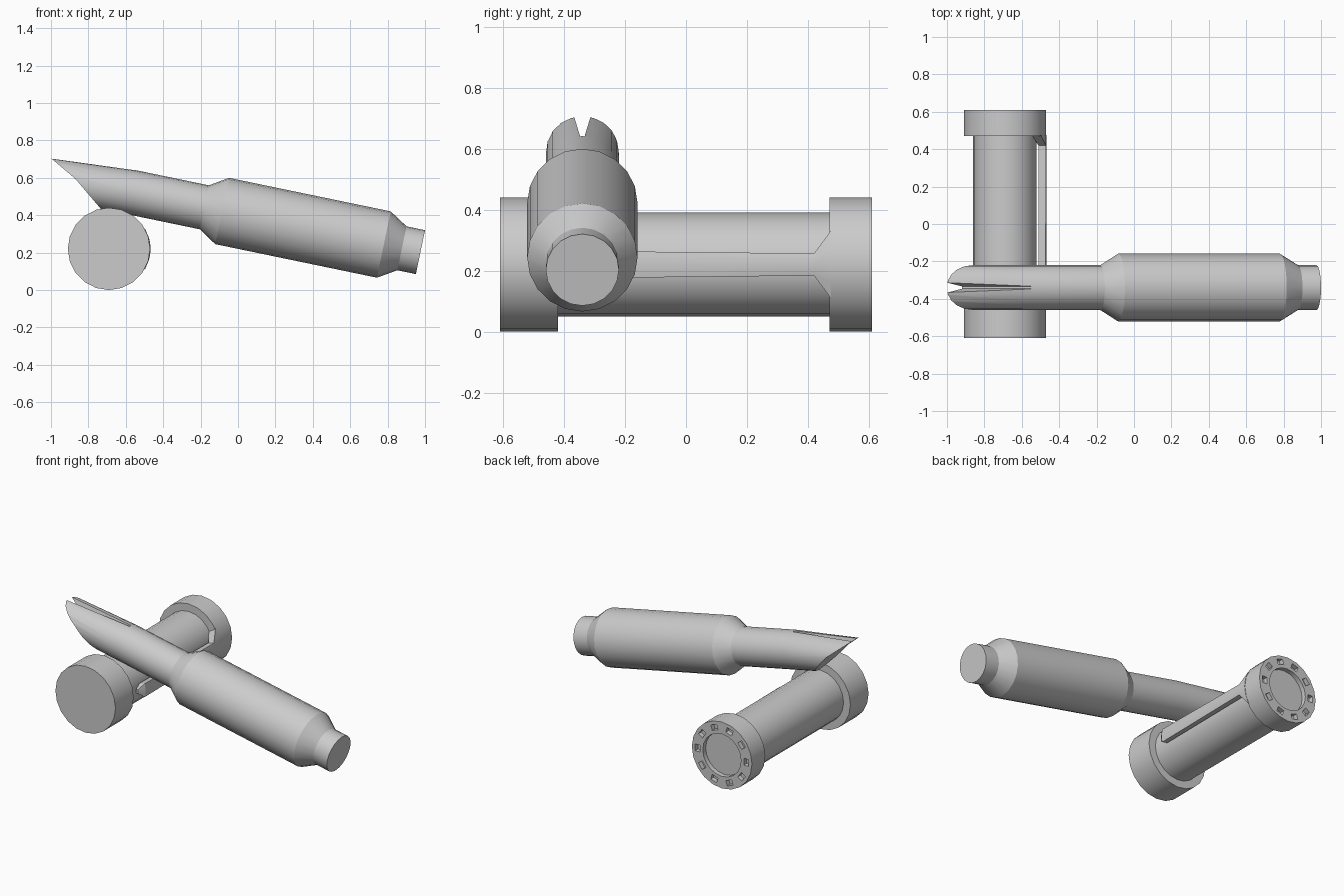
import bpy, bmesh, math
from mathutils import Matrix, Vector

if "Cube" in bpy.data.objects:
    bpy.data.objects.remove(bpy.data.objects["Cube"])

SIDES = 20


def finish(bm, name, smooth=True):
    bmesh.ops.recalc_face_normals(bm, faces=bm.faces)
    mesh = bpy.data.meshes.new(name)
    bm.to_mesh(mesh)
    bm.free()
    ob = bpy.data.objects.new(name, mesh)
    bpy.context.collection.objects.link(ob)
    if smooth:
        shade(ob)
    return ob


def activate(ob):
    bpy.ops.object.select_all(action='DESELECT')
    ob.select_set(True)
    bpy.context.view_layer.objects.active = ob


def shade(ob):
    activate(ob)
    bpy.ops.object.shade_smooth_by_angle(angle=math.radians(30))


def skin(bm, rings):
    """Join closed rings of points and cap both ends."""
    loops = [[bm.verts.new(p) for p in ring] for ring in rings]
    n = len(loops[0])
    for a, b in zip(loops, loops[1:]):
        for i in range(n):
            j = (i + 1) % n
            bm.faces.new((a[i], a[j], b[j], b[i]))
    bm.faces.new(loops[0])
    bm.faces.new(loops[-1])


def lathe(bm, profile):
    rings = []
    for r, s in profile:
        angles = [2 * math.pi * i / SIDES for i in range(SIDES)]
        rings.append([(r * math.cos(a), r * math.sin(a), s) for a in angles])
    skin(bm, rings)


def frame(x_axis, z_axis, origin):
    x, z = Vector(x_axis).normalized(), Vector(z_axis).normalized()
    m = Matrix((x, z.cross(x), z)).transposed().to_4x4()
    m.translation = origin
    return m


def cut(ob, cutter):
    activate(ob)
    mod = ob.modifiers.new("cut", 'BOOLEAN')
    mod.operation, mod.solver, mod.object = 'DIFFERENCE', 'EXACT', cutter
    bpy.ops.object.modifier_apply(modifier=mod.name)
    bpy.data.objects.remove(cutter)


# Cap: barrel with two collars and a recessed disc in the back end
CAP = frame((0, 0, 1), (0, 1, 0), (-0.69, 0, 0.22))
bm = bmesh.new()
lathe(bm, [(.22, -.61), (.22, -.42), (.17, -.42), (.17, .47),
           (.22, .47), (.22, .61), (.14, .61), (.14, .58)])
bm.transform(CAP)
cap = finish(bm, "cap_barrel", False)

# Ring of small pockets around the back rim
bm = bmesh.new()
for k in range(10):
    m = (CAP @ Matrix.Rotation(2 * math.pi * (k + .5) / 10, 4, 'Z')
         @ Matrix.Translation((.178, 0, .61)) @ Matrix.Diagonal((.035, .045, .06, 1)))
    bmesh.ops.create_cube(bm, size=1, matrix=m)
cut(cap, finish(bm, "pocket_cutter", False))
shade(cap)

# Clip: curved strip standing off the barrel, flared at its root
bm = bmesh.new()
rings = []
for y, half, inner, outer in [(-.34, .07, .182, .195), (-.30, .2, .182, .222),
                              (.42, .165, .182, .222), (.475, .52, .165, .222)]:
    arc = [half * (i / 2 - 1) for i in range(5)]
    ring = [(outer, a) for a in arc] + [(inner, a) for a in reversed(arc)]
    rings.append([(-.69 + r * math.cos(a), y, .22 + r * math.sin(a)) for r, a in ring])
skin(bm, rings)
finish(bm, "cap_clip")

# Pen: tilted turned body with a thicker grip
bm = bmesh.new()
lathe(bm, [(.12, -1.0), (.12, -.499), (.12, -.097), (.181, 0),
           (.181, .883), (.12, .982), (.12, 1.083)])
for v in bm.verts:
    if v.co.z < -.9 and v.co.x > 0:
        v.co.x *= .74          # nib back slopes down to the tip
bm.transform(frame((.203, 0, .979), (.979, 0, -.203), (-.085, -.34, .4225)))
pen = finish(bm, "pen_body", False)

# Slanted cut under the nib
bm = bmesh.new()
side = [(-.65, .33), (-.73, .43), (-.87, .595), (-1.0, .705), (-1.3, .95), (-1.3, .33)]
skin(bm, [[(x, y, z) for x, z in side] for y in (-.6, -.08)])
cut(pen, finish(bm, "nib_cutter", False))

# V-shaped slit splitting the nib tip
bm = bmesh.new()
skin(bm, [[(x, -.34 - .006, .636), (x, -.34 + .006, .636),
           (x, -.34 + .033, .725), (x, -.34 - .033, .725)] for x in (-1.1, -.55)])
cut(pen, finish(bm, "slit_cutter", False))
shade(pen)
